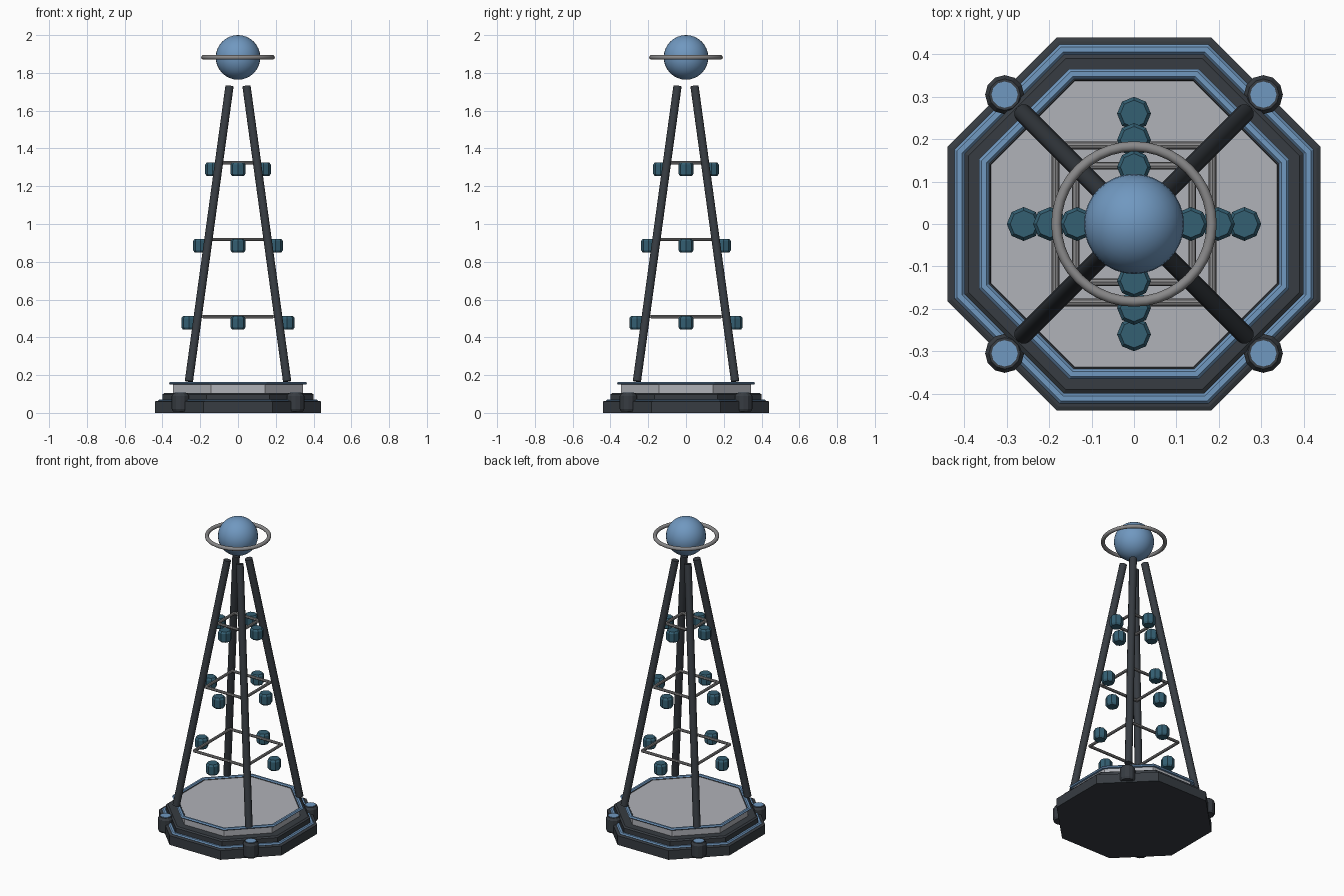
import bpy, math
from mathutils import Vector

if "Cube" in bpy.data.objects:
    bpy.data.objects.remove(bpy.data.objects["Cube"])


def material(name, rgb):
    m = bpy.data.materials.new(name)
    m.diffuse_color = (*rgb, 1)
    m.use_nodes = True
    m.node_tree.nodes["Principled BSDF"].inputs["Base Color"].default_value = m.diffuse_color
    return m


DARK = material("dark_metal", (0.038, 0.045, 0.054))
BLUE = material("sky_blue", (0.162, 0.314, 0.527))
FLOOR = material("pale_grey", (0.434, 0.445, 0.479))
STEEL = material("steel_grey", (0.25, 0.248, 0.252))
TEAL = material("deep_teal", (0.034, 0.115, 0.17))


def lathe(name, profile, sides, mat, loc=(0, 0, 0), turn=0.0, closed=False):
    """Revolve (radius, z) points around z; open profiles get end caps."""
    n = len(profile)
    verts = []
    for r, z in profile:
        for i in range(sides):
            a = turn + 2 * math.pi * i / sides
            verts.append((r * math.cos(a), r * math.sin(a), z))
    faces = []
    for j in range(n if closed else n - 1):
        k = (j + 1) % n
        for i in range(sides):
            i2 = (i + 1) % sides
            faces.append((j * sides + i, j * sides + i2, k * sides + i2, k * sides + i))
    if not closed:
        faces.append(tuple(reversed(range(sides))))
        faces.append(tuple(range((n - 1) * sides, n * sides)))
    me = bpy.data.meshes.new(name)
    me.from_pydata(verts, [], faces)
    me.materials.append(mat)
    ob = bpy.data.objects.new(name, me)
    ob.location = loc
    bpy.context.collection.objects.link(ob)
    return ob


def tube(name, a, b, radius, sides, mat):
    """Straight rod between two points."""
    a, b = Vector(a), Vector(b)
    ob = lathe(name, [(radius, 0), (radius, (b - a).length)], sides, mat, a)
    ob.rotation_mode = 'QUATERNION'
    ob.rotation_quaternion = (b - a).to_track_quat('Z', 'Y')
    return ob


def smooth(ob):
    bpy.ops.object.select_all(action='DESELECT')
    ob.select_set(True)
    bpy.context.view_layer.objects.active = ob
    bpy.ops.object.shade_smooth_by_angle(angle=math.radians(40))


# Octagonal base: sizes are half-widths across the flats
EIGHTH = math.pi / 8
OCT = 1 / math.cos(EIGHTH)


def octagon(name, profile, mat, closed=False):
    return lathe(name, [(r * OCT, z) for r, z in profile], 8, mat, turn=EIGHTH, closed=closed)


octagon("base_step", [(0.44, 0), (0.44, 0.06), (0.43, 0.064)], DARK)
octagon("upper_step", [(0.40, 0.06), (0.40, 0.098), (0.39, 0.105)], DARK)
octagon("deck", [(0.345, 0.10), (0.345, 0.155)], FLOOR)


def trim(name, radius, z, half_w, half_h, mat):
    section = [(radius + half_w * math.cos(t * math.pi / 3),
                z + half_h * math.sin(t * math.pi / 3)) for t in range(6)]
    octagon(name, section, mat, closed=True)


trim("lower_trim", 0.411, 0.065, 0.012, 0.008, BLUE)
trim("deck_trim", 0.354, 0.157, 0.012, 0.008, BLUE)
trim("deck_inner_edge", 0.341, 0.154, 0.004, 0.004, DARK)

# Corner posts with blue caps, and the four leaning legs
for sx in (-1, 1):
    for sy in (-1, 1):
        p = (sx * 0.305, sy * 0.305, 0)
        lathe("corner_post", [(0.040, 0.008), (0.046, 0.02), (0.046, 0.09), (0.037, 0.104)],
              12, DARK, p)
        lathe("post_cap", [(0.031, 0.10), (0.031, 0.107)], 12, BLUE, p)
        smooth(tube("leg", (sx * 0.26, sy * 0.26, 0.167), (sx * 0.045, sy * 0.045, 1.73),
                    0.0225, 12, DARK))

# Three levels: square rail frame with four pods below it
for rail_z, half, pod_z, reach in ((0.51, 0.185, 0.477, 0.26),
                                   (0.918, 0.137, 0.885, 0.198),
                                   (1.325, 0.087, 1.29, 0.134)):
    for q in range(4):
        c, s = round(math.cos(q * math.pi / 2)), round(math.sin(q * math.pi / 2))
        smooth(tube("rail", (half * (c - s), half * (s + c), rail_z),
                    (half * (c + s), half * (s - c), rail_z), 0.009, 8, STEEL))
        lathe("pod", [(0.032, -0.035), (0.04, -0.024), (0.04, 0.024), (0.032, 0.035)],
              8, TEAL, (reach * c, reach * s, pod_z))

# Globe and its ring
bpy.ops.mesh.primitive_uv_sphere_add(segments=32, ring_count=16, radius=0.118, location=(0, 0, 1.882))
globe = bpy.context.object
globe.name = "globe"
globe.data.materials.append(BLUE)
smooth(globe)
bpy.ops.mesh.primitive_torus_add(major_radius=0.183, minor_radius=0.012, major_segments=40,
                                 minor_segments=10, location=(0, 0, 1.882))
ring = bpy.context.object
ring.name = "globe_ring"
ring.data.materials.append(STEEL)
smooth(ring)
